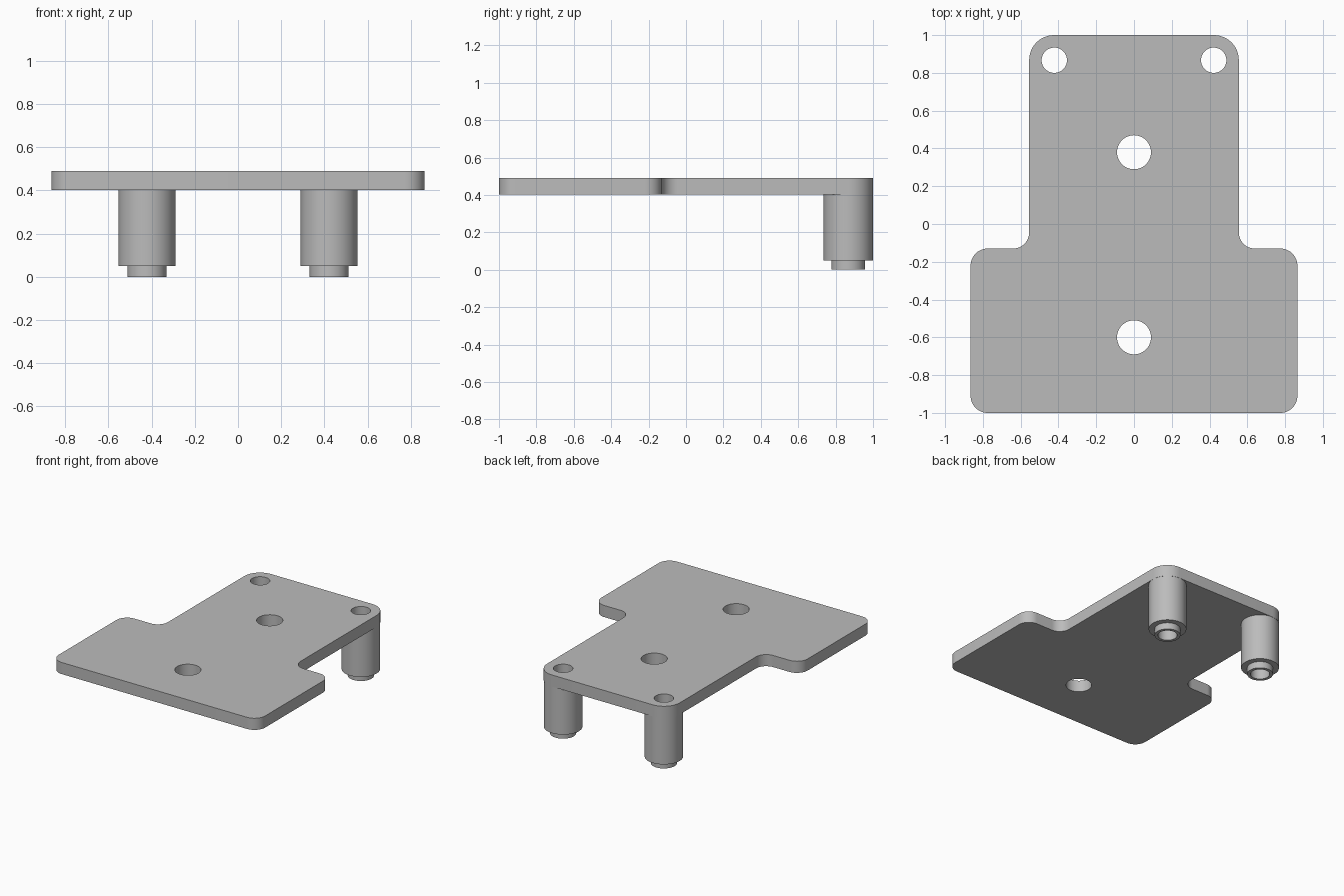
import bpy, bmesh, math
from mathutils import Vector

cube = bpy.data.objects.get("Cube")
if cube:
    bpy.data.objects.remove(cube, do_unlink=True)

PLATE_Z, TOP_Z = 0.403, 0.491
POST_X, POST_Y, BORE = 0.422, 0.867, 0.067
SEGMENTS = 48

grey = bpy.data.materials.new("plain grey")
grey.use_nodes = True
colour = (0.5, 0.5, 0.5, 1)
grey.diffuse_color = colour
grey.node_tree.nodes["Principled BSDF"].inputs["Base Color"].default_value = colour


def finish(bm, name):
    """Turn a bmesh into a shaded object."""
    bmesh.ops.recalc_face_normals(bm, faces=bm.faces)
    mesh = bpy.data.meshes.new(name)
    bm.to_mesh(mesh)
    bm.free()
    mesh.materials.append(grey)
    obj = bpy.data.objects.new(name, mesh)
    bpy.context.collection.objects.link(obj)
    bpy.ops.object.select_all(action='DESELECT')
    obj.select_set(True)
    bpy.context.view_layer.objects.active = obj
    bpy.ops.object.shade_smooth_by_angle(angle=math.radians(30))
    return obj


def circle(x, y, r):
    return [(x + r * math.cos(a), y + r * math.sin(a))
            for a in (math.tau * i / SEGMENTS for i in range(SEGMENTS))]


def rounded(corners, steps=12):
    """Fillet a right-angled outline given as (x, y, radius)."""
    points = []
    for i, (x, y, r) in enumerate(corners):
        p = Vector((x, y))
        before = (Vector(corners[i - 1][:2]) - p).normalized()
        after = (Vector(corners[(i + 1) % len(corners)][:2]) - p).normalized()
        centre = p + r * (before + after)
        for k in range(steps + 1):
            t = math.pi / 2 * k / steps
            points.append(centre - r * (after * math.cos(t) + before * math.sin(t)))
    return points


# T-shaped plate with four through holes
half = [(0.865, -1, 0.09), (0.865, -0.13, 0.09), (0.555, -0.13, 0.085), (0.555, 1, 0.132)]
outline = half + [(-x, y, r) for x, y, r in reversed(half)]
loops = [rounded(outline), circle(0, 0.38, 0.09), circle(0, -0.6, 0.09),
         circle(POST_X, POST_Y, BORE), circle(-POST_X, POST_Y, BORE)]
bm = bmesh.new()
edges = []
for loop in loops:
    verts = [bm.verts.new((p[0], p[1], PLATE_Z)) for p in loop]
    edges += [bm.edges.new((verts[i - 1], v)) for i, v in enumerate(verts)]
bmesh.ops.triangle_fill(bm, edges=edges, use_beauty=True, normal=(0, 0, 1))
raised = bmesh.ops.extrude_face_region(bm, geom=bm.faces[:], use_keep_orig=True)
bmesh.ops.translate(bm, vec=(0, 0, TOP_Z - PLATE_Z),
                    verts=[g for g in raised["geom"] if isinstance(g, bmesh.types.BMVert)])
finish(bm, "mounting_plate")

# Hollow stepped posts under the back corners
profile = [(BORE, PLATE_Z), (BORE, 0), (0.09, 0), (0.09, 0.05), (0.132, 0.05), (0.132, PLATE_Z)]
for side, x in (("left", POST_X), ("right", -POST_X)):
    bm = bmesh.new()
    verts = [bm.verts.new((x + r, POST_Y, z)) for r, z in profile]
    line = [bm.edges.new(pair) for pair in zip(verts, verts[1:])]
    bmesh.ops.spin(bm, geom=verts + line, cent=(x, POST_Y, 0), axis=(0, 0, 1),
                   angle=math.tau, steps=SEGMENTS)
    bmesh.ops.remove_doubles(bm, verts=bm.verts, dist=0.0001)
    post = finish(bm, side + "_post")
    # The open top is hidden by the plate; make sure the walls face outwards
    outer = max(post.data.polygons, key=lambda f: abs(f.center.x - x))
    if outer.normal.x * (outer.center.x - x) < 0:
        post.data.flip_normals()
